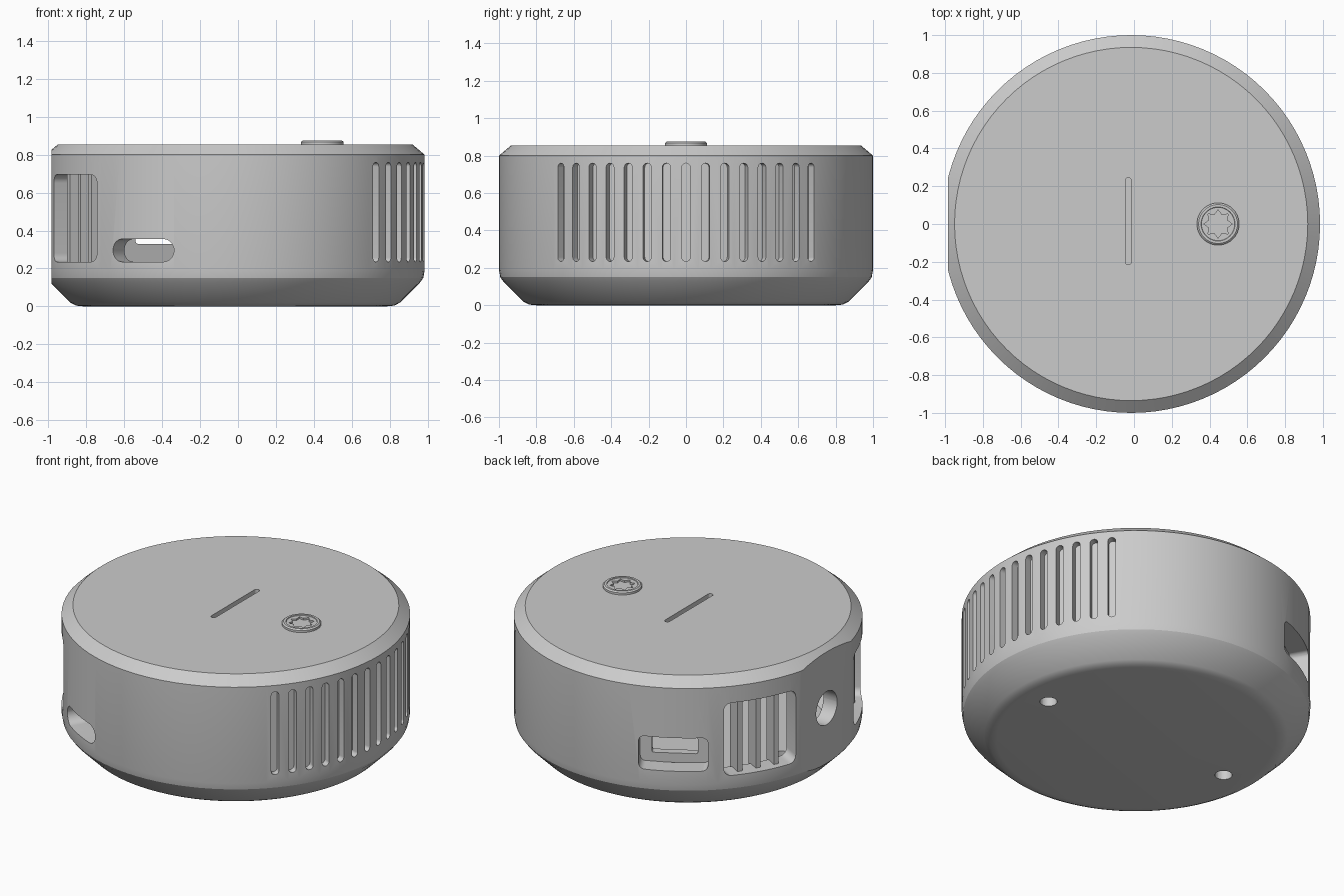
import bpy, bmesh, math
from mathutils import Matrix, Vector

if "Cube" in bpy.data.objects:
    bpy.data.objects.remove(bpy.data.objects["Cube"])

CX = -0.015  # axis of the round housing

grey = bpy.data.materials.new("light grey")
grey.diffuse_color = (0.6, 0.6, 0.6, 1)
grey.use_nodes = True
grey.node_tree.nodes["Principled BSDF"].inputs["Base Color"].default_value = grey.diffuse_color


def make_object(name, bm):
    bmesh.ops.recalc_face_normals(bm, faces=bm.faces[:])
    mesh = bpy.data.meshes.new(name)
    bm.to_mesh(mesh)
    bm.free()
    mesh.materials.append(grey)
    ob = bpy.data.objects.new(name, mesh)
    bpy.context.collection.objects.link(ob)
    return ob


def lathe(name, profile, x=CX, steps=96):
    bm = bmesh.new()
    vs = [bm.verts.new((r, 0, z)) for r, z in profile]
    es = [bm.edges.new(p) for p in zip(vs, vs[1:])]
    bmesh.ops.spin(bm, geom=vs + es, cent=(0, 0, 0), axis=(0, 0, 1),
                   angle=2 * math.pi, steps=steps, use_merge=True)
    bmesh.ops.remove_doubles(bm, verts=bm.verts[:], dist=1e-5)
    bmesh.ops.translate(bm, verts=bm.verts[:], vec=(x, 0, 0))
    return make_object(name, bm)


def rounded(w, h, r, n=6):
    """Rounded rectangle outline; also gives stadiums and circles."""
    pts = []
    for k, (sx, sy) in enumerate([(1, 1), (-1, 1), (-1, -1), (1, -1)]):
        for i in range(n + 1):
            a = math.pi / 2 * (k + i / n)
            p = (sx * (w / 2 - r) + r * math.cos(a), sy * (h / 2 - r) + r * math.sin(a))
            if not pts or math.dist(p, pts[-1]) > 1e-5:
                pts.append(p)
    if math.dist(pts[0], pts[-1]) < 1e-5:
        pts.pop()
    return pts


def prism(bm, outline, lo, hi, frame):
    bot = [bm.verts.new(frame @ Vector((u, w, lo))) for u, w in outline]
    top = [bm.verts.new(frame @ Vector((u, w, hi))) for u, w in outline]
    bm.faces.new(bot[::-1])
    bm.faces.new(top)
    for i in range(len(bot)):
        j = (i + 1) % len(bot)
        bm.faces.new((bot[i], bot[j], top[j], top[i]))


def radial(deg, z):
    """Frame whose third axis points outward from the housing axis."""
    a = math.radians(deg)
    c, s = math.cos(a), math.sin(a)
    return Matrix(((-s, 0, c, CX), (c, 0, s, 0), (0, 1, 0, z), (0, 0, 0, 1)))


def upright(x, y):
    return Matrix.Translation((x, y, 0))


def cut(target, cutter):
    mod = target.modifiers.new("cut", 'BOOLEAN')
    mod.operation, mod.solver, mod.object = 'DIFFERENCE', 'EXACT', cutter
    bpy.context.view_layer.objects.active = target
    bpy.ops.object.modifier_apply(modifier=mod.name)
    bpy.data.objects.remove(cutter)


# Round housing with chamfered rims, one flat side and a hollow inside
housing = lathe("housing", [(0, 0), (0.80, 0), (0.84, 0.004), (0.87, 0.02), (0.975, 0.125),
                            (0.993, 0.15), (1, 0.19), (1, 0.8), (0.935, 0.855), (0, 0.855)])
bm = bmesh.new()
prism(bm, rounded(1.2, 1.2, 0.01, 1), 0.97, 1.3, radial(180, 0.45))
cut(housing, make_object("flat_cutter", bm))
cut(housing, lathe("cavity_cutter", [(0, 0.09), (0.80, 0.09), (0.88, 0.17), (0.88, 0.78), (0, 0.78)]))

# Openings: vents, cable slot, windows, port recess, round hole, top slit, screw holes
bm = bmesh.new()
for i in range(-7, 8):
    prism(bm, rounded(0.045, 0.525, 0.0224), 0.955, 1.1, radial(6 * i, 0.497))
prism(bm, rounded(0.37, 0.12, 0.0599, 8), 0.8, 1.1, radial(240.5, 0.295))
for deg in (150, 210):
    prism(bm, rounded(0.455, 0.46, 0.045), 0.78, 1.1, radial(deg, 0.465))
prism(bm, rounded(0.40, 0.21, 0.035), 0.78, 1.1, radial(120, 0.38))
prism(bm, rounded(0.21, 0.21, 0.1049, 10), 0.7, 1.1, radial(180, 0.47))
prism(bm, rounded(0.032, 0.46, 0.0159), 0.7, 1.0, upright(-0.03, 0.015))
for x in (-0.655, 0.655):
    prism(bm, rounded(0.1, 0.1, 0.0499), -0.1, 0.12, upright(CX + x, 0))
cut(housing, make_object("opening_cutter", bm))

# Port panel set back behind its recess
bm = bmesh.new()
prism(bm, rounded(0.46, 0.3, 0.01, 1), 0.82, 0.87, radial(120, 0.38))
port_panel = make_object("port_panel", bm)
bm = bmesh.new()
prism(bm, rounded(0.265, 0.1, 0.012), 0.7, 1.0, radial(120, 0.38))
cut(port_panel, make_object("port_cutter", bm))

# Vertical bars inside both windows
parts = [housing, port_panel]
for name, deg in (("back_window_bars", 150), ("front_window_bars", 210)):
    bm = bmesh.new()
    for u in (-0.115, 0, 0.115):
        bar = [(u + a, b) for a, b in rounded(0.03, 0.49, 0.004, 1)]
        prism(bm, bar, 0.85, 0.95, radial(deg, 0.465))
    parts.append(make_object(name, bm))

# Raised screw head with a star socket
screw = lathe("screw_head", [(0, 0.84), (0.112, 0.84), (0.112, 0.868), (0.103, 0.875), (0.09, 0.875),
                             (0.088, 0.87), (0, 0.87)], x=0.445, steps=40)
bm = bmesh.new()
star = [((0.075 if i % 2 == 0 else 0.052) * math.cos(math.pi * i / 8),
         (0.075 if i % 2 == 0 else 0.052) * math.sin(math.pi * i / 8)) for i in range(16)]
prism(bm, star, 0.858, 0.95, upright(0.445, 0))
cut(screw, make_object("star_cutter", bm))
parts.append(screw)

for ob in parts:
    bpy.ops.object.select_all(action='DESELECT')
    ob.select_set(True)
    bpy.context.view_layer.objects.active = ob
    bpy.ops.object.shade_smooth_by_angle(angle=math.radians(25))
